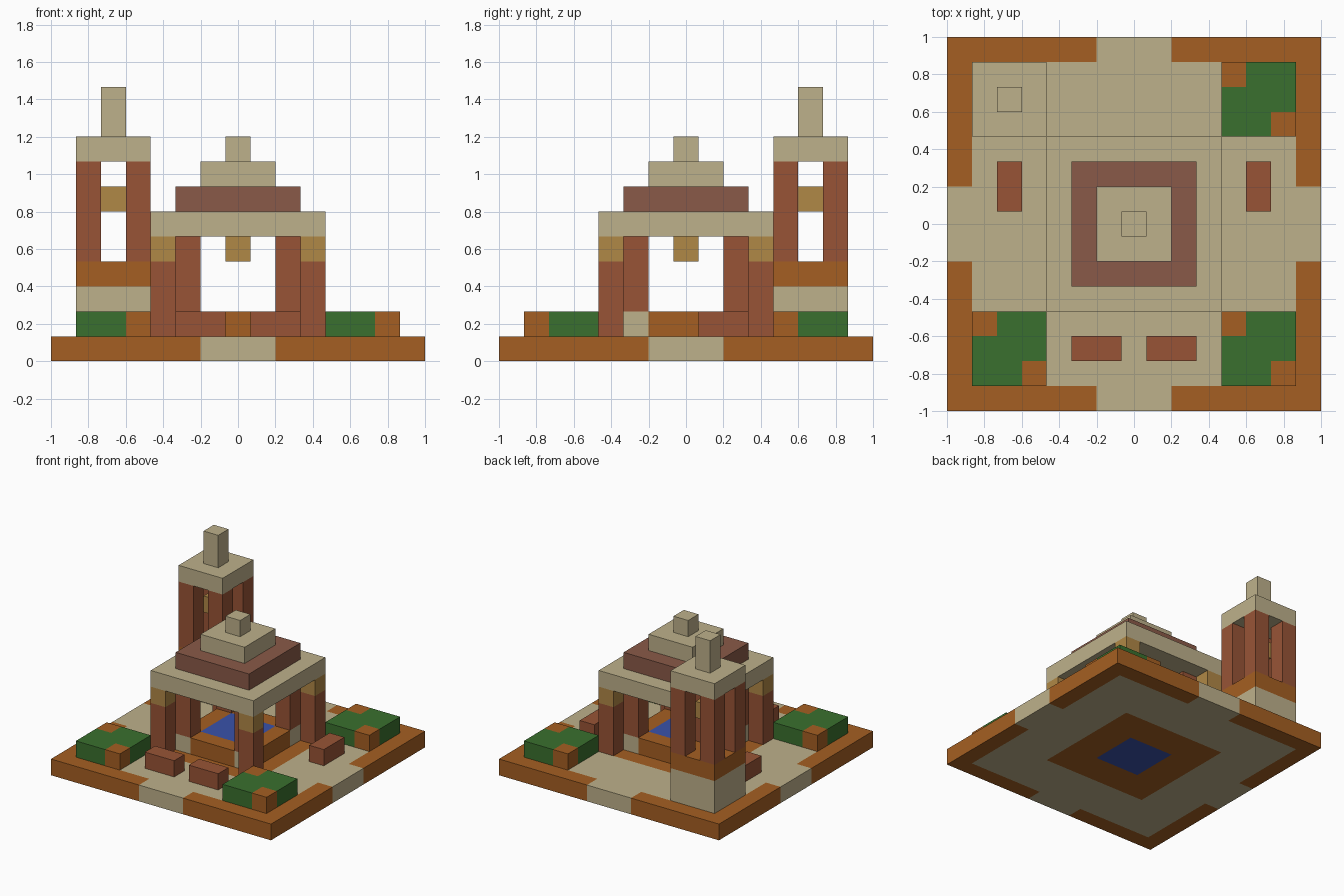
import bpy
import bmesh
from mathutils import Vector

cube = bpy.data.objects.get("Cube")
if cube:
    bpy.data.objects.remove(cube)

U = 2 / 15  # edge of one building block


def linear(c):
    c /= 255
    return c / 12.92 if c <= 0.04 else ((c + 0.055) / 1.055) ** 2.4


def make_material(name, *rgb):
    mat = bpy.data.materials.new(name)
    mat.use_nodes = True
    colour = [linear(c) for c in rgb] + [1]
    mat.diffuse_color = colour
    bsdf = mat.node_tree.nodes["Principled BSDF"]
    bsdf.inputs["Base Color"].default_value = colour
    bsdf.inputs["Roughness"].default_value = 0.9
    return mat


MATS = {
    "sandstone": make_material("sandstone", 190, 177, 139),
    "orange": make_material("orange_clay", 165, 95, 34),
    "brick": make_material("red_brick", 152, 84, 54),
    "mauve": make_material("mauve_brick", 138, 90, 72),
    "gold": make_material("gold", 176, 136, 70),
    "green": make_material("leaf_green", 58, 112, 46),
    "water": make_material("water_blue", 58, 82, 170),
}


def block(name, centre, z, size, colour):
    """Box in block units; colour is a name, or a rule on the cell offset."""
    bm = bmesh.new()
    bmesh.ops.create_cube(bm, size=1)
    bmesh.ops.scale(bm, vec=size, verts=bm.verts)
    obj_mesh = bpy.data.meshes.new(name)
    if callable(colour):
        # cut the box along the cell lines, then colour each cell by the rule
        for axis in (0, 1):
            normal = Vector((axis == 0, axis == 1, 0))
            for n in range(1, size[axis]):
                bmesh.ops.bisect_plane(
                    bm, geom=bm.verts[:] + bm.edges[:] + bm.faces[:],
                    plane_co=normal * (n - size[axis] / 2), plane_no=normal)
        names = []
        bm.normal_update()
        for face in bm.faces:
            p = face.calc_center_median() - face.normal * 0.3
            key = colour(round(p.x), round(p.y))
            if key not in names:
                names.append(key)
            face.material_index = names.index(key)
        bmesh.ops.dissolve_limit(bm, angle_limit=0.01, verts=bm.verts,
                                 edges=bm.edges, delimit={'MATERIAL'})
    else:
        names = [colour]
    bmesh.ops.translate(bm, vec=(*centre, z + size[2] / 2), verts=bm.verts)
    bmesh.ops.scale(bm, vec=(U, U, U), verts=bm.verts)
    bm.to_mesh(obj_mesh)
    bm.free()
    for key in names:
        obj_mesh.materials.append(MATS[key])
    obj = bpy.data.objects.new(name, obj_mesh)
    bpy.context.collection.objects.link(obj)
    return obj


def corners(d):
    return [(x, y) for x in (-d, d) for y in (-d, d)]


# Paved base with a clay border, open in the middle of each side
def base_rule(x, y):
    far, near = max(abs(x), abs(y)), min(abs(x), abs(y))
    if far <= 1:
        return "water"
    if far <= 3 or (far == 7 and near > 1):
        return "orange"
    return "sandstone"


block("base", (0, 0), 0, (15, 15, 1), base_rule)


# Fountain with stone corners
def fountain_rule(x, y):
    if max(abs(x), abs(y)) <= 1:
        return "water"
    return "sandstone" if abs(x) == abs(y) else "orange"


block("fountain", (0, 0), 1, (5, 5, 1), fountain_rule)

# Pavilion columns
for x, y in corners(3):
    block("outer_column", (x, y), 1, (1, 1, 3), "brick")
    block("column_capital", (x, y), 4, (1, 1, 1), "gold")
for x, y in corners(2):
    block("inner_column", (x, y), 2, (1, 1, 3), "brick")

# Stepped pavilion roof and hanging lantern
for step, colour in enumerate(("sandstone", "mauve", "sandstone", "sandstone")):
    width = 7 - 2 * step
    block("roof_step", (0, 0), 5 + step, (width, width, 1), colour)
block("pavilion_lantern", (0, 0), 4, (1, 1, 1), "gold")


# Planters in three corners
def planter_rule(x, y):
    return "orange" if x * y == -1 and x != y else "green"


def planter_cell_rule(x, y):
    return planter_rule(x, y)


for x, y in ((-5, -5), (5, -5), (5, 5)):
    block("planter", (x, y), 1, (3, 3, 1), planter_cell_rule)

# Benches
for side in (-1, 1):
    block("front_bench", (1.5 * side, -5), 1, (2, 1, 1), "brick")
    block("side_bench", (5 * side, 1.5), 1, (1, 2, 1), "brick")

# Bell tower in the back right corner
TOWER = (-5, 5)
block("tower_base", TOWER, 1, (3, 3, 2), "sandstone")
block("tower_band", TOWER, 3, (3, 3, 1), "orange")
for x, y in corners(1):
    block("tower_post", (TOWER[0] + x, TOWER[1] + y), 4, (1, 1, 4), "brick")
block("tower_bell", TOWER, 6, (1, 1, 1), "gold")
block("tower_roof", TOWER, 8, (3, 3, 1), "sandstone")
block("tower_pinnacle", TOWER, 9, (1, 1, 2), "sandstone")
